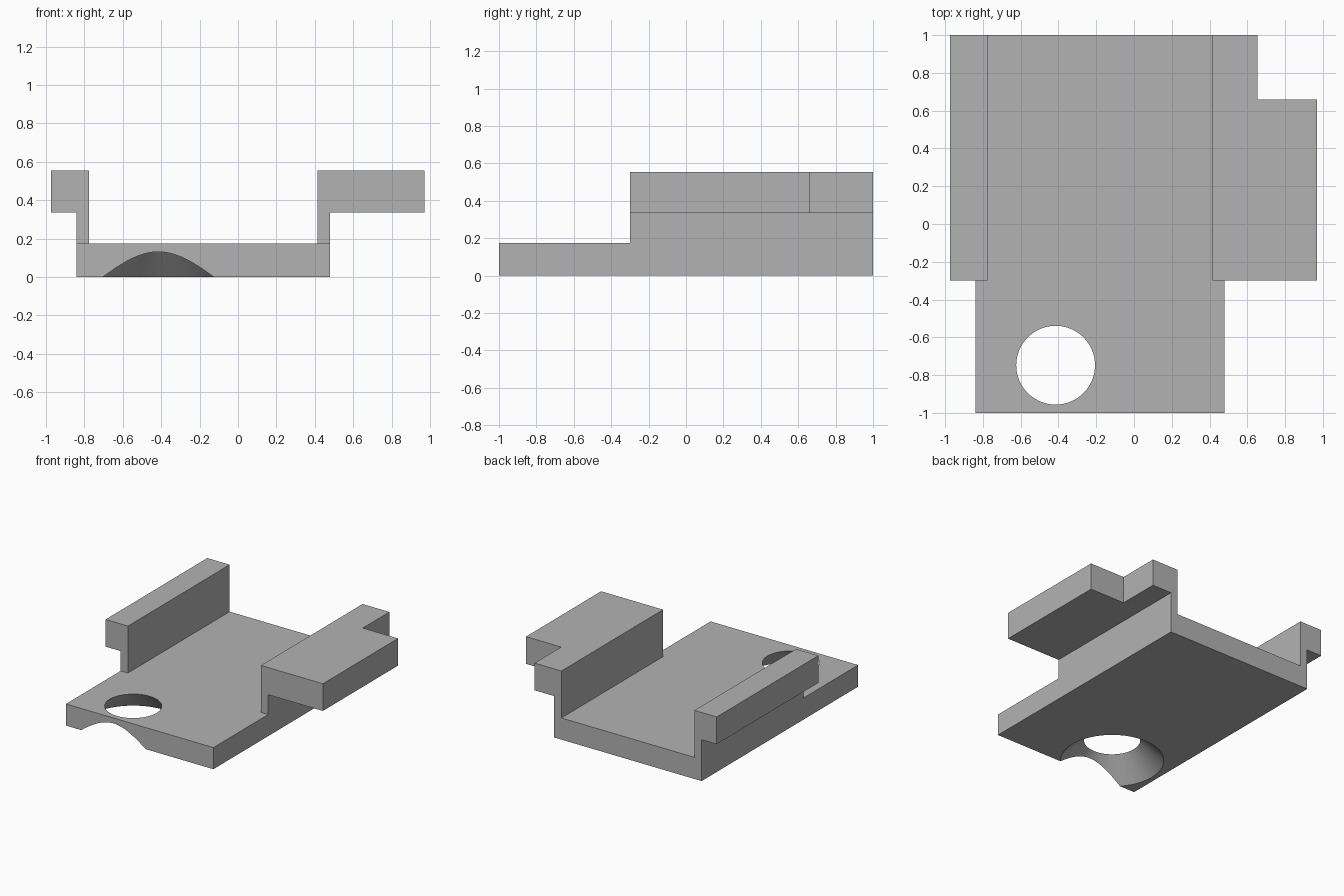
import bpy, bmesh, math

if "Cube" in bpy.data.objects:
    bpy.data.objects.remove(bpy.data.objects["Cube"])

grey = bpy.data.materials.new("plain grey")
grey.use_nodes = True
colour = (0.45, 0.45, 0.45, 1)
grey.diffuse_color = colour
grey.node_tree.nodes["Principled BSDF"].inputs["Base Color"].default_value = colour

# Shared dimensions
FLOOR, SHELF, TOP = 0.175, 0.335, 0.555
FRONT, BACK, RAIL_FRONT = -1.0, 1.0, -0.30
HOLE_X, HOLE_Y, HOLE_R = -0.415, -0.7475, 0.2085


def prism(name, profile, y0, y1):
    """Extrude an (x, z) outline along y."""
    bm = bmesh.new()
    face = bm.faces.new([bm.verts.new((x, y0, z)) for x, z in profile])
    out = bmesh.ops.extrude_face_region(bm, geom=[face])
    verts = [v for v in out["geom"] if isinstance(v, bmesh.types.BMVert)]
    bmesh.ops.translate(bm, verts=verts, vec=(0, y1 - y0, 0))
    bmesh.ops.recalc_face_normals(bm, faces=bm.faces)
    mesh = bpy.data.meshes.new(name)
    bm.to_mesh(mesh)
    bm.free()
    mesh.materials.append(grey)
    obj = bpy.data.objects.new(name, mesh)
    bpy.context.collection.objects.link(obj)
    return obj


def box(name, x0, x1, y0, y1, z0, z1):
    return prism(name, [(x0, z0), (x1, z0), (x1, z1), (x0, z1)], y0, y1)


def cut(body, cutter):
    cutter.hide_render = True
    mod = body.modifiers.new(cutter.name, "BOOLEAN")
    mod.operation, mod.solver, mod.object = "DIFFERENCE", "EXACT", cutter
    bpy.context.view_layer.objects.active = body
    bpy.ops.object.modifier_apply(modifier=mod.name)
    bpy.data.objects.remove(cutter)


# Channel with outward flanges
channel = prism("flanged_channel", [
    (-0.84, 0), (0.48, 0), (0.48, SHELF), (0.97, SHELF), (0.97, TOP),
    (0.415, TOP), (0.415, FLOOR), (-0.775, FLOOR), (-0.775, TOP),
    (-0.975, TOP), (-0.975, SHELF), (-0.84, SHELF)], FRONT, BACK)

# Remove the rails over the front part of the floor
cut(channel, box("front_clearance", -1.2, 1.2, -1.2, RAIL_FRONT, FLOOR, 0.8))

# Notch in the rear corner of the wide flange
cut(channel, box("flange_notch", 0.655, 1.2, 0.66, 1.2, 0.25, 0.8))

# Flared round hole, widening at 45 degrees toward the underside
margin = 0.05
bpy.ops.mesh.primitive_cone_add(
    vertices=96, radius1=HOLE_R + FLOOR + margin, radius2=HOLE_R - margin,
    depth=FLOOR + 2 * margin, location=(HOLE_X, HOLE_Y, FLOOR / 2))
flare = bpy.context.object
flare.name = "flared_hole"
flare.data.materials.append(grey)
cut(channel, flare)

# Smooth the flare and keep the machined edges sharp
bpy.ops.object.select_all(action="DESELECT")
channel.select_set(True)
bpy.context.view_layer.objects.active = channel
bpy.ops.object.shade_smooth_by_angle(angle=math.radians(25))
